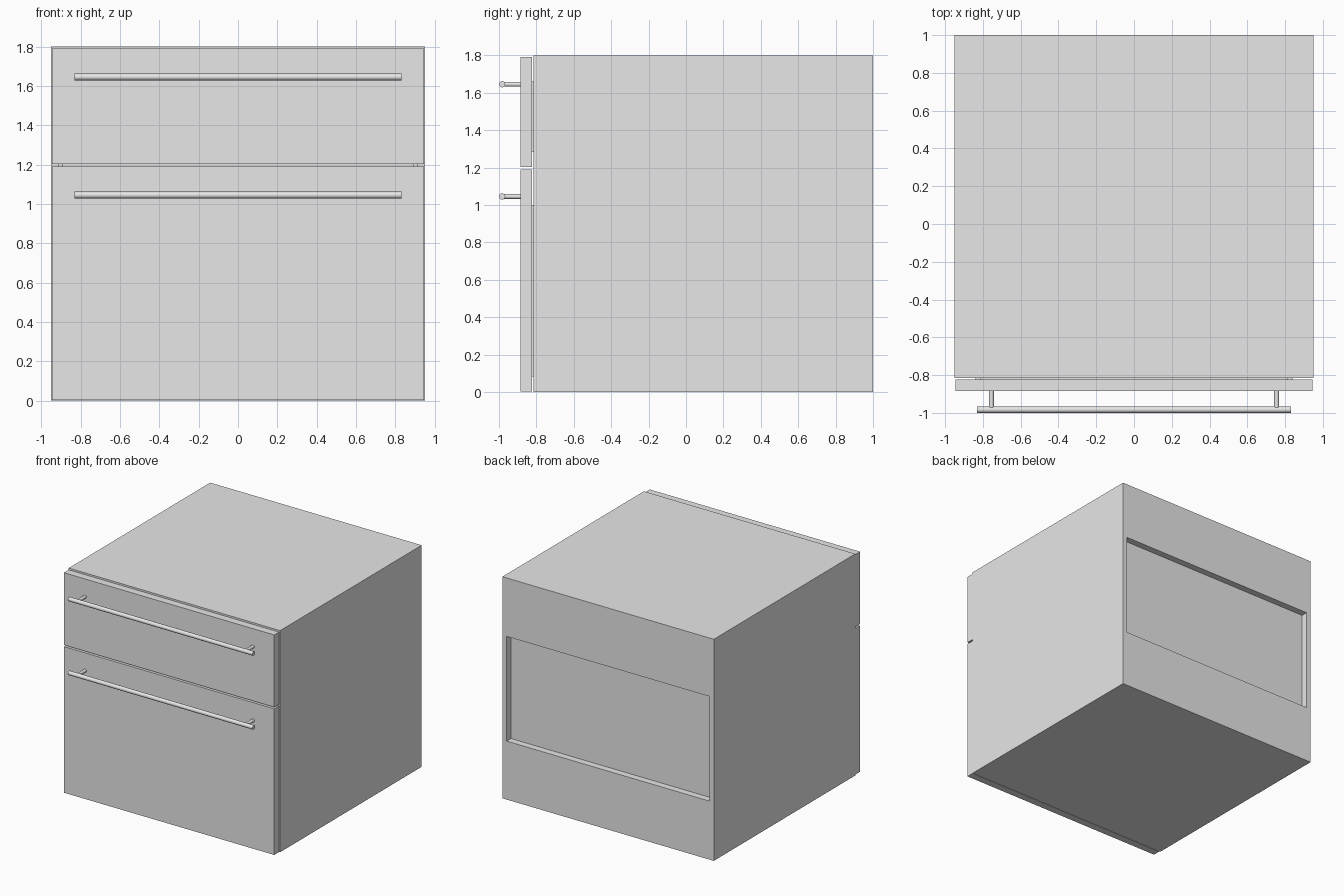
import bpy, bmesh, math
from mathutils import Matrix

cube = bpy.data.objects.get("Cube")
if cube:
    bpy.data.objects.remove(cube, do_unlink=True)

grey = bpy.data.materials.new("light_grey")
grey.use_nodes = True
GREY = (0.8, 0.8, 0.8, 1)
grey.diffuse_color = GREY
grey.node_tree.nodes["Principled BSDF"].inputs["Base Color"].default_value = GREY


def finish(name, bm):
    bmesh.ops.recalc_face_normals(bm, faces=bm.faces)
    mesh = bpy.data.meshes.new(name)
    bm.to_mesh(mesh)
    bm.free()
    mesh.materials.append(grey)
    obj = bpy.data.objects.new(name, mesh)
    bpy.context.collection.objects.link(obj)
    return obj


def add_box(bm, lo, hi):
    size = [b - a for a, b in zip(lo, hi)]
    mid = [(a + b) / 2 for a, b in zip(lo, hi)]
    bmesh.ops.create_cube(bm, size=1, matrix=Matrix.Translation(mid) @ Matrix.Diagonal((*size, 1)))


def box(name, lo, hi):
    bm = bmesh.new()
    add_box(bm, lo, hi)
    return finish(name, bm)


def rod(name, center, radius, length, axis, sides=12):
    bm = bmesh.new()
    turn = Matrix.Rotation(math.pi / 2, 4, 'Y' if axis == 'X' else 'X')
    bmesh.ops.create_cone(bm, cap_ends=True, segments=sides, radius1=radius, radius2=radius,
                          depth=length, matrix=Matrix.Translation(center) @ turn)
    obj = finish(name, bm)
    for p in obj.data.polygons:
        p.use_smooth = len(p.vertices) == 4
    for e in obj.data.edges:
        # Keep the cap rims crisp
        k = 0 if axis == 'X' else 1
        a, b = (obj.data.vertices[i].co[k] for i in e.vertices)
        e.use_edge_sharp = abs(a - b) < 1e-5
    return obj


T = 0.055                     # board thickness
W, FRONT, BACK, H = 0.95, -0.816, 1.0, 1.8

# Carcass: open at the front, recessed panel at the back
bm = bmesh.new()
add_box(bm, (-W, FRONT, 0), (W, BACK, H))
bm.normal_update()
front = min(bm.faces, key=lambda f: f.calc_center_median().y)
back = max(bm.faces, key=lambda f: f.calc_center_median().y)
for face, depth in ((front, 1.69), (back, -T)):
    bmesh.ops.inset_region(bm, faces=[face], thickness=T)
    if face is back:
        for v in face.verts:
            v.co.z = 1.325 if v.co.z > H / 2 else 0.475
    ext = bmesh.ops.extrude_discrete_faces(bm, faces=[face])
    bmesh.ops.translate(bm, verts=list(ext["faces"][0].verts), vec=(0, depth, 0))
finish("cabinet_body", bm)

# Rail behind the gap between the drawers
box("divider_rail", (-W + T, FRONT + 0.004, 1.17), (W - T, FRONT + 0.1, 1.222))

# Drawers: front panel, tray and bar handle
for name, z0, z1, tray_top, handle_z in (("lower", 0.003, 1.19, 1.0, 1.045),
                                         ("upper", 1.203, 1.79, 1.66, 1.645)):
    box(name + "_drawer_front", (-0.945, -0.885, z0), (0.945, -0.824, z1))
    b = z0 + 0.08
    bm = bmesh.new()
    add_box(bm, (-0.84, -0.824, b), (0.84, 0.8, b + 0.03))
    for s in (-1, 1):
        x0, x1 = sorted((s * 0.84, s * 0.81))
        add_box(bm, (x0, -0.824, b + 0.03), (x1, 0.8, tray_top))
    add_box(bm, (-0.81, 0.77, b + 0.03), (0.81, 0.8, tray_top))
    finish(name + "_drawer_tray", bm)

    rod(name + "_handle_bar", (0, -0.983, handle_z), 0.017, 1.66, 'X')
    for side, x in (("right", -0.755), ("left", 0.755)):
        rod(f"{name}_handle_post_{side}", (x, -0.93, handle_z), 0.013, 0.1, 'Y')
